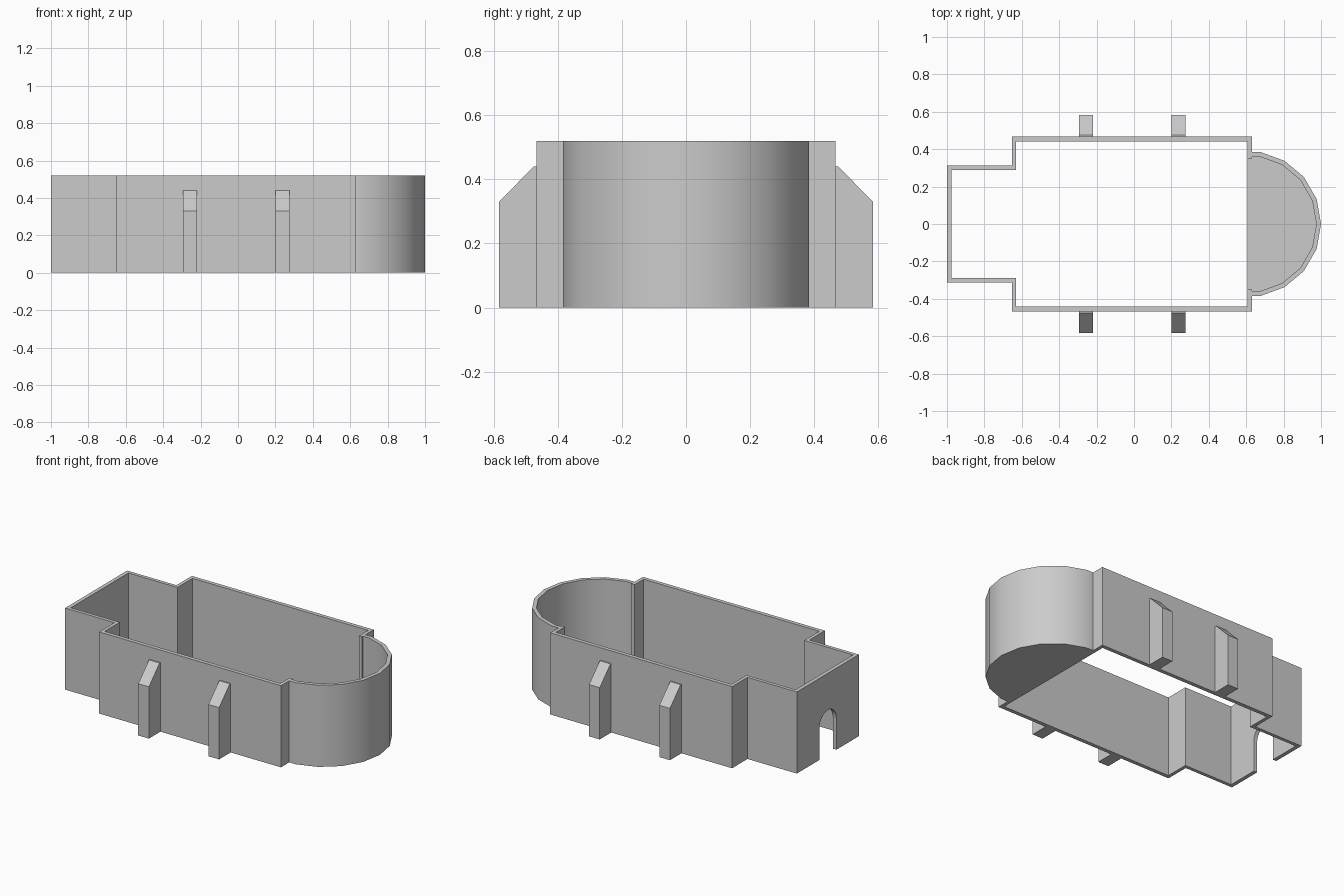
import bpy, bmesh
from math import sin, cos, pi, radians
from mathutils import Vector

if "Cube" in bpy.data.objects:
    bpy.data.objects.remove(bpy.data.objects["Cube"])

H = 0.52          # wall height
T = 0.025         # wall thickness


def prism(name, pts, direction, smooth=False):
    """Closed solid: planar 3D outline swept along a vector."""
    bm = bmesh.new()
    face = bm.faces.new([bm.verts.new(p) for p in pts])
    res = bmesh.ops.extrude_face_region(bm, geom=[face], use_keep_orig=True)
    moved = [g for g in res["geom"] if isinstance(g, bmesh.types.BMVert)]
    bmesh.ops.translate(bm, verts=moved, vec=Vector(direction))
    bmesh.ops.recalc_face_normals(bm, faces=bm.faces)
    me = bpy.data.meshes.new(name)
    bm.to_mesh(me)
    bm.free()
    ob = bpy.data.objects.new(name, me)
    bpy.context.collection.objects.link(ob)
    if smooth:
        bpy.ops.object.select_all(action='DESELECT')
        ob.select_set(True)
        bpy.context.view_layer.objects.active = ob
        bpy.ops.object.shade_smooth_by_angle(angle=radians(30))
    return ob


def plan(pts, sign=1):
    return [(x, y * sign, 0) for x, y in pts]


# Stepped side walls of hall and porch, mirrored across y
side = [(0.63, 0.35), (0.63, 0.467), (-0.652, 0.467), (-0.652, 0.312),
        (-1 + T, 0.312), (-1 + T, 0.29), (-0.63, 0.29), (-0.63, 0.442),
        (0.608, 0.442), (0.608, 0.35)]
for label, s in (("back", 1), ("front", -1)):
    prism(label + "_wall", plan(side, s), (0, 0, H))
    # Two sloped buttresses per side
    for i, x in enumerate((-0.295, 0.2)):
        prof = [(0.46, 0), (0.583, 0), (0.583, 0.33), (0.475, 0.44), (0.46, 0.44)]
        prism(f"{label}_buttress_{i + 1}", [(x, y * s, z) for y, z in prof], (0.075, 0, 0))

# End wall with arched doorway
r, spring = 0.086, 0.2
arch = [(r * cos(pi * i / 12), spring + r * sin(pi * i / 12)) for i in range(13)]
end = [(-0.312, 0), (-0.312, H), (0.312, H), (0.312, 0), (r, 0)] + arch + [(-r, 0)]
prism("doorway_wall", [(-1, y, z) for y, z in end], (T, 0, 0))


# Rounded apse wall (faceted in 20 degree steps) and its floor
def arc(rad):
    pts = [(0.61 + rad * cos(radians(a)), rad * sin(radians(a))) for a in range(-80, 81, 20)]
    return [(0.63, pts[0][1])] + pts + [(0.63, pts[-1][1])]


outer, inner = arc(0.39), arc(0.365)
prism("apse_wall", plan(outer + inner[::-1]), (0, 0, H), smooth=True)
prism("apse_floor", plan([(0.608, -0.35), (0.63, -0.35)] + inner + [(0.63, 0.35), (0.608, 0.35)]),
      (0, 0, 0.02))
